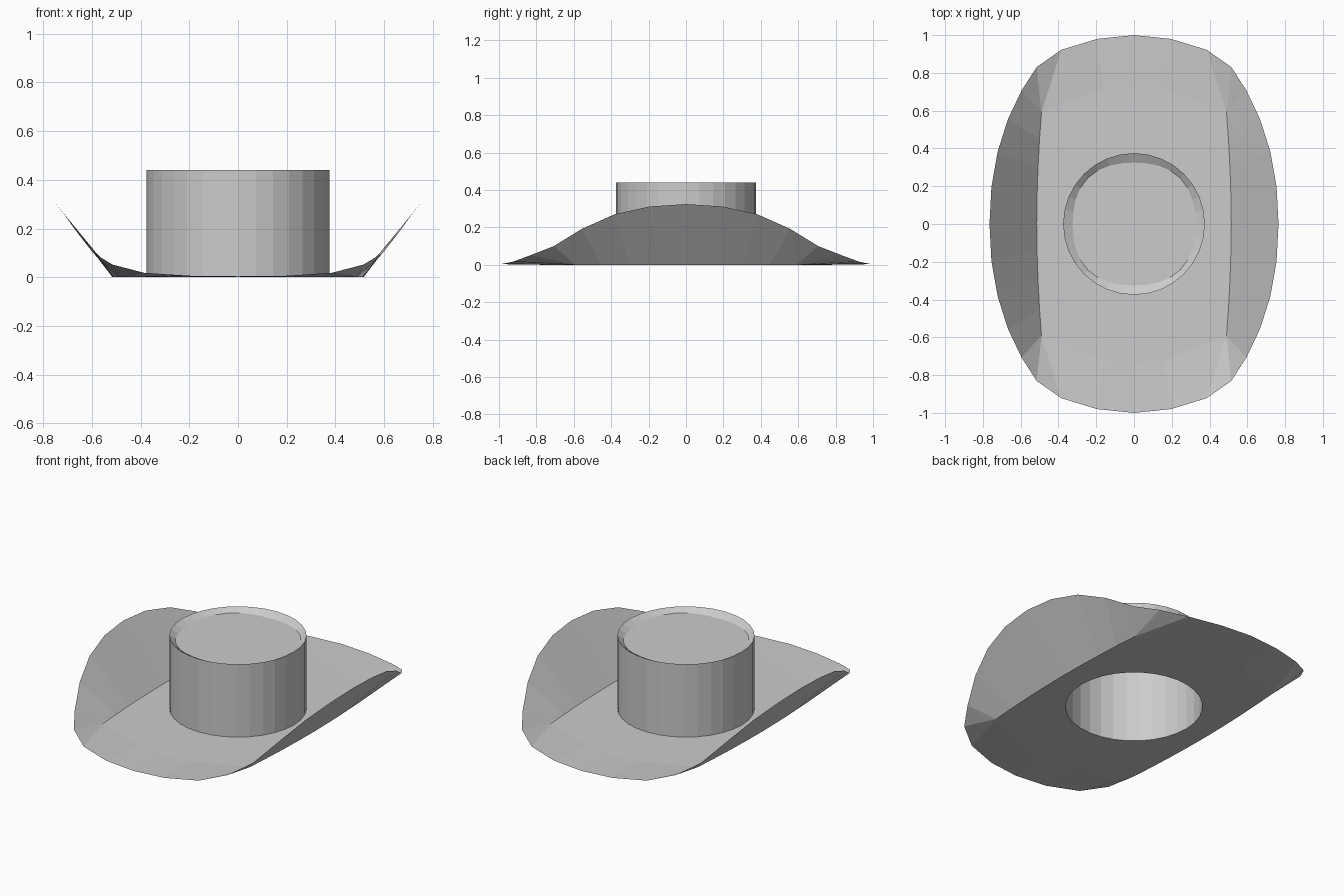
import bpy, bmesh, math

if "Cube" in bpy.data.objects:
    bpy.data.objects.remove(bpy.data.objects["Cube"])

N = 32
R = 0.375

# quarter profiles, from the side (k=0) round to the back (k=8)
EDGE = [(.765, 0, .325), (.755, .195, .312), (.722, .383, .27), (.667, .556, .193),
        (.595, .707, .10), (.515, .831, .052), (.385, .922, .018), (.195, .98, .006), (0, 1, .004)]
FOLD = [(.515, 0, 0), (.513, .15, 0), (.508, .3, 0), (.5, .45, 0),
        (.49, .59, 0), (.49, .59, 0), (.49, .59, 0), (.16, .72, 0), (0, .74, 0)]


def full_ring(quarter):
    """Mirror a quarter profile into a closed ring of N points."""
    q = list(quarter)
    half = q + [(-x, y, z) for x, y, z in q[-2::-1]]
    return half + [(x, -y, z) for x, y, z in half[-2:0:-1]]


def circle(r, z, squareness=0.0):
    pts = []
    for i in range(N):
        a = 2 * math.pi * i / N
        rr = r + squareness * math.sin(2 * a) ** 2
        pts.append((rr * math.cos(a), rr * math.sin(a), z))
    return pts


def loft(name, rings, cap=False):
    bm = bmesh.new()
    loops = [[bm.verts.new(p) for p in ring] for ring in rings]
    for a, b in zip(loops, loops[1:]):
        for i in range(N):
            j = (i + 1) % N
            bm.faces.new((a[i], a[j], b[j], b[i]))
    if cap:
        bm.faces.new(loops[-1])
    # collapses the repeated fold corners into triangle fans
    bmesh.ops.remove_doubles(bm, verts=bm.verts, dist=1e-5)
    bmesh.ops.recalc_face_normals(bm, faces=bm.faces)
    if sum(f.normal.z * f.calc_area() for f in bm.faces) < 0:
        bmesh.ops.reverse_faces(bm, faces=bm.faces)
    mesh = bpy.data.meshes.new(name)
    bm.to_mesh(mesh)
    bm.free()
    obj = bpy.data.objects.new(name, mesh)
    bpy.context.collection.objects.link(obj)
    return obj


# brim with upturned sides and an open head hole
loft("hat_brim", [circle(R, 0), full_ring(FOLD), full_ring(EDGE)])

# crown with a shallow dished top
loft("hat_crown", [circle(R, 0), circle(R, .44), circle(.325, .415, .02)], cap=True)
